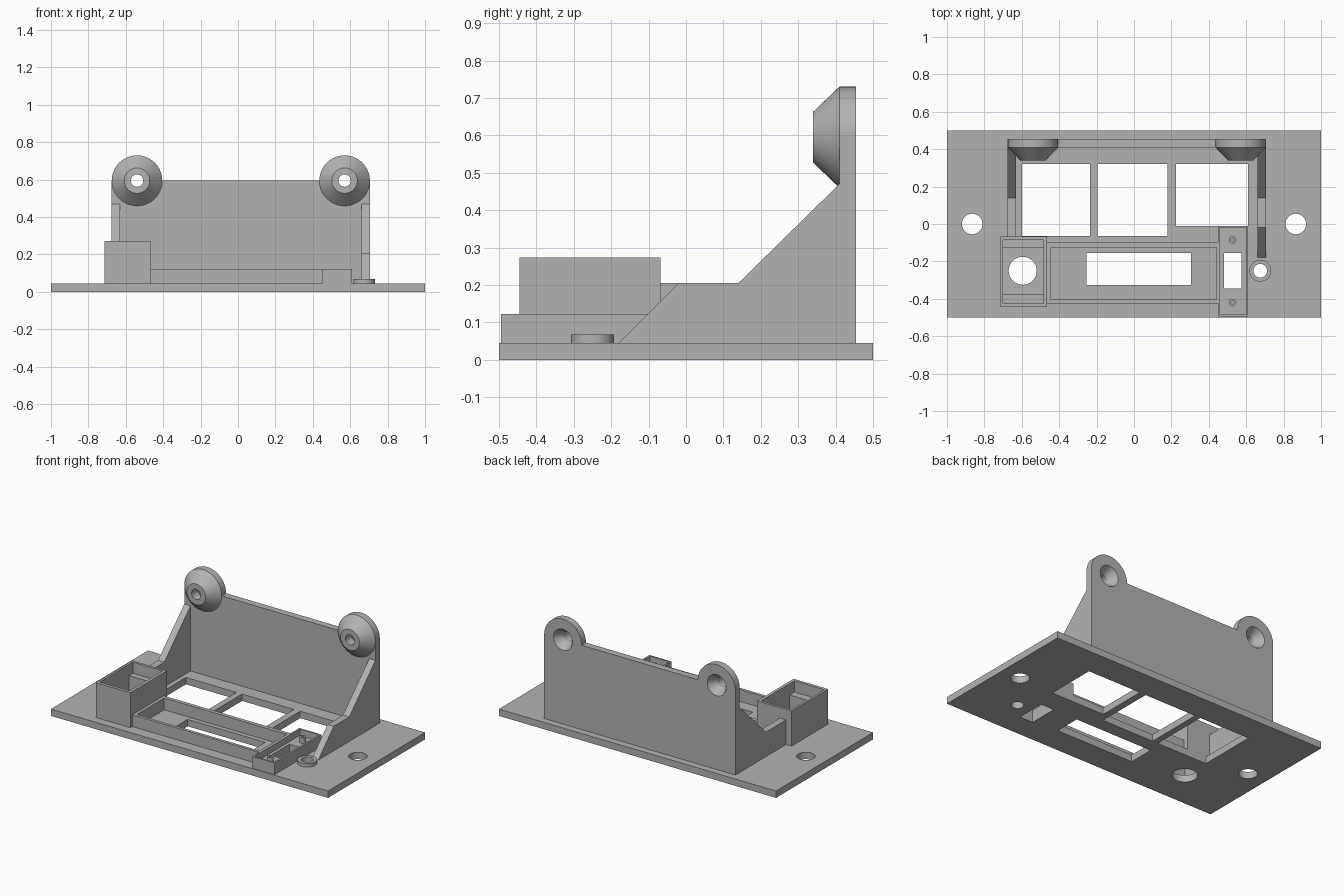
import bpy, bmesh, math
from mathutils import Matrix

if "Cube" in bpy.data.objects:
    bpy.data.objects.remove(bpy.data.objects["Cube"], do_unlink=True)

grey = bpy.data.materials.new("plain grey")
grey.use_nodes = True
COLOUR = (0.45, 0.45, 0.45, 1)
grey.diffuse_color = COLOUR
grey.node_tree.nodes["Principled BSDF"].inputs["Base Color"].default_value = COLOUR

BASE = 0.045      # plate thickness
LOW = 0.122       # top of the low housings
WALL = 0.595      # top of the back wall
EARS = (-0.54, 0.57)


def finish(name, bm):
    bmesh.ops.recalc_face_normals(bm, faces=bm.faces)
    mesh = bpy.data.meshes.new(name)
    bm.to_mesh(mesh)
    bm.free()
    mesh.materials.append(grey)
    obj = bpy.data.objects.new(name, mesh)
    bpy.context.collection.objects.link(obj)
    return obj


def box(name, x, y, z):
    bm = bmesh.new()
    size = [b - a for a, b in (x, y, z)]
    mid = [(a + b) / 2 for a, b in (x, y, z)]
    bmesh.ops.create_cube(bm, size=1, matrix=Matrix.Translation(mid) @ Matrix.Diagonal((*size, 1)))
    return finish(name, bm)


def prism(name, x, outline):
    """Extrude a y-z outline along x."""
    bm = bmesh.new()
    face = bm.faces.new([bm.verts.new((x[0], y, z)) for y, z in outline])
    new = bmesh.ops.extrude_face_region(bm, geom=[face])["geom"]
    verts = [v for v in new if isinstance(v, bmesh.types.BMVert)]
    bmesh.ops.translate(bm, verts=verts, vec=(x[1] - x[0], 0, 0))
    return finish(name, bm)


def lathe(name, profile, matrix, n=64):
    """Revolve a closed (radius, height) loop around local z."""
    bm = bmesh.new()
    rings = []
    for i in range(n):
        a = math.tau * i / n
        rings.append([bm.verts.new((r * math.cos(a), r * math.sin(a), h)) for r, h in profile])
    for i, ring in enumerate(rings):
        nxt = rings[(i + 1) % n]
        for j in range(len(profile)):
            k = (j + 1) % len(profile)
            bm.faces.new((ring[j], nxt[j], nxt[k], ring[k]))
    bm.transform(matrix)
    return finish(name, bm)


def rod(r, matrix, length=2):
    bm = bmesh.new()
    bmesh.ops.create_cone(bm, cap_ends=True, segments=64, radius1=r, radius2=r, depth=length, matrix=matrix)
    return finish("cutter", bm)


def cut(obj, cutters):
    """Subtract the cutters from the part, then discard them."""
    for cutter in cutters:
        cutter.hide_render = True
        mod = obj.modifiers.new("cut", 'BOOLEAN')
        mod.operation, mod.solver, mod.object = 'DIFFERENCE', 'EXACT', cutter
    graph = bpy.context.evaluated_depsgraph_get()
    mesh = bpy.data.meshes.new_from_object(obj.evaluated_get(graph))
    obj.modifiers.clear()
    obj.data = mesh
    for cutter in cutters:
        bpy.data.objects.remove(cutter, do_unlink=True)


def slot(x, y, z=(-1, 1)):
    return box("cutter", x, y, z)


def bore(x, y, r):
    return rod(r, Matrix.Translation((x, y, 0)))


# Base plate with windows and holes
plate = box("base_plate", (-1, 1), (-0.5, 0.5), (0, BASE))
cut(plate, [
    slot((-0.6, -0.235), (-0.065, 0.32)),
    slot((-0.195, 0.18), (-0.065, 0.32)),
    slot((0.225, 0.61), (-0.01, 0.32)),
    slot((-0.255, 0.305), (-0.325, -0.155)),
    slot((0.48, 0.575), (-0.345, -0.155)),
    bore(-0.865, 0, 0.055), bore(0.865, 0, 0.055),
    bore(-0.595, -0.25, 0.075), bore(0.675, -0.25, 0.037)])

# Back wall, opened where the round ears sit
wall = box("back_wall", (-0.675, 0.705), (0.41, 0.455), (BASE, WALL))
to_back = Matrix.Rotation(-math.pi / 2, 4, 'X')
cut(wall, [rod(0.132, Matrix.Translation((x, 0.43, WALL)) @ to_back, 0.5) for x in EARS])

# Ears with a conical boss in front and a countersunk bore behind
ear = [(0.033, 0.34), (0.068, 0.34), (0.135, 0.41), (0.135, 0.455), (0.068, 0.455), (0.033, 0.4)]
for side, x in zip(("right", "left"), EARS):
    lathe(side + "_ear", ear, Matrix.Translation((x, 0, WALL)) @ to_back)

# Sloped side walls
slope = [(0.41, BASE), (0.41, 0.47), (0.14, 0.205)]
prism("left_side_wall", (0.66, 0.705), slope + [(-0.02, 0.205), (-0.18, BASE)])
prism("right_side_wall", (-0.675, -0.63), slope + [(-0.07, 0.205), (-0.07, BASE)])

# Tall open box with two inner ledges
tall = box("tall_box", (-0.715, -0.465), (-0.445, -0.068), (BASE, 0.273))
cut(tall, [slot((-0.7, -0.485), (-0.375, -0.125)),
           slot((-0.7, -0.485), (-0.425, -0.085), (0.2, 1))])

# Long shallow tray
tray = box("long_tray", (-0.465, 0.455), (-0.425, -0.1), (BASE, LOW))
cut(tray, [slot((-0.445, 0.44), (-0.405, -0.125))])

# Narrow switch housing with two screw posts
housing = box("switch_housing", (0.45, 0.61), (-0.495, -0.01), (BASE, LOW))
cut(housing, [slot((0.46, 0.598), (-0.485, -0.02), (0.08, 1)),
              slot((0.48, 0.575), (-0.345, -0.155))])
for side, y in (("front", -0.42), ("back", -0.085)):
    lathe(side + "_screw_post", [(0.008, 0.08), (0.02, 0.08), (0.02, 0.115), (0.008, 0.115)],
          Matrix.Translation((0.527, y, 0)), 24)

# Raised ring around the small hole
lathe("hole_collar", [(0.037, BASE), (0.058, BASE), (0.058, 0.068), (0.037, 0.068)],
      Matrix.Translation((0.675, -0.25, 0)), 48)

# Smooth the round surfaces, keep edges crisp
bpy.ops.object.select_all(action='DESELECT')
for obj in bpy.context.scene.objects:
    if obj.type == 'MESH':
        obj.select_set(True)
        bpy.context.view_layer.objects.active = obj
bpy.ops.object.shade_smooth_by_angle(angle=math.radians(30))
